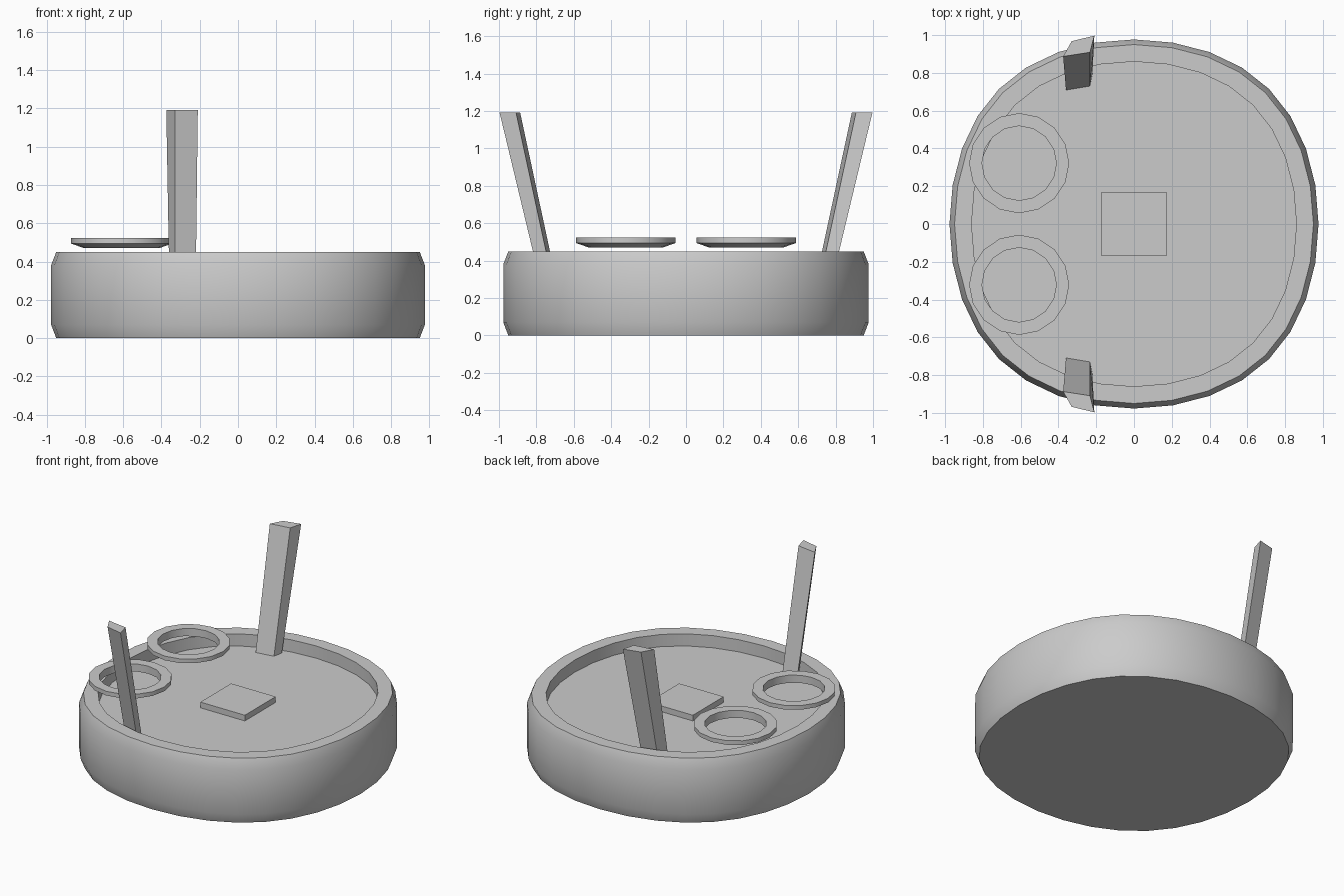
import bpy, bmesh
from math import sin, cos, pi, radians

if "Cube" in bpy.data.objects:
    bpy.data.objects.remove(bpy.data.objects["Cube"])

FLOOR = 0.365


def make_object(name, bm, smooth=False):
    bmesh.ops.recalc_face_normals(bm, faces=bm.faces)
    mesh = bpy.data.meshes.new(name)
    bm.to_mesh(mesh)
    bm.free()
    ob = bpy.data.objects.new(name, mesh)
    bpy.context.collection.objects.link(ob)
    if smooth:
        bpy.ops.object.select_all(action='DESELECT')
        ob.select_set(True)
        bpy.context.view_layer.objects.active = ob
        bpy.ops.object.shade_smooth_by_angle(angle=radians(30))
    return ob


def lathe(name, profile, sides, centre=(0, 0), square=0.0, closed=False):
    """Sweep an (r, z) profile round z; square bulges the diagonals slightly."""
    bm = bmesh.new()
    rings = []
    for r, z in profile:
        ring = []
        for i in range(sides):
            a = 2 * pi * i / sides
            rr = r * (1 + square * sin(2 * a) ** 2)
            a += square * 0.6 * sin(4 * a)
            ring.append(bm.verts.new((centre[0] + rr * cos(a), centre[1] + rr * sin(a), z)))
        rings.append(ring)
    pairs = list(zip(rings, rings[1:]))
    if closed:
        pairs.append((rings[-1], rings[0]))
    else:
        bm.faces.new(rings[0])
        bm.faces.new(rings[-1])
    for lo, hi in pairs:
        for i in range(sides):
            j = (i + 1) % sides
            bm.faces.new((lo[i], lo[j], hi[j], hi[i]))
    return make_object(name, bm, smooth=True)


def prism(name, bottom, z0, top, z1):
    """Join two four-sided outlines at different heights."""
    bm = bmesh.new()
    lo = [bm.verts.new((x, y, z0)) for x, y in bottom]
    hi = [bm.verts.new((x, y, z1)) for x, y in top]
    bm.faces.new(lo)
    bm.faces.new(hi)
    for i in range(4):
        j = (i + 1) % 4
        bm.faces.new((lo[i], lo[j], hi[j], hi[i]))
    return make_object(name, bm)


# Round tray with chamfered wall and sunken floor
lathe("tray_body", [(0.95, 0), (0.977, 0.07), (0.977, 0.38), (0.95, 0.45),
                    (0.86, 0.45), (0.86, FLOOR)], 32, square=0.035)

# Raised square panel in the middle of the floor
square = [(-0.172, -0.17), (0.172, -0.17), (0.172, 0.17), (-0.172, 0.17)]
prism("centre_panel", square, FLOOR - 0.005, square, 0.405)

# Mirrored floating rings and outward-leaning posts
ring_profile = [(0.197, 0.47), (0.265, 0.494), (0.265, 0.523), (0.197, 0.523)]
post_base = [(-0.36, 0.709), (-0.233, 0.73), (-0.22, 0.798), (-0.328, 0.775)]
post_top = [(-0.375, 0.887), (-0.233, 0.909), (-0.21, 0.997), (-0.33, 0.968)]
for side, s in (("left", 1), ("right", -1)):
    lathe("ring_" + side, ring_profile, 16, centre=(-0.608, s * 0.322), closed=True)
    prism("post_" + side, [(x, s * y) for x, y in post_base], FLOOR,
          [(x, s * y) for x, y in post_top], 1.193)
